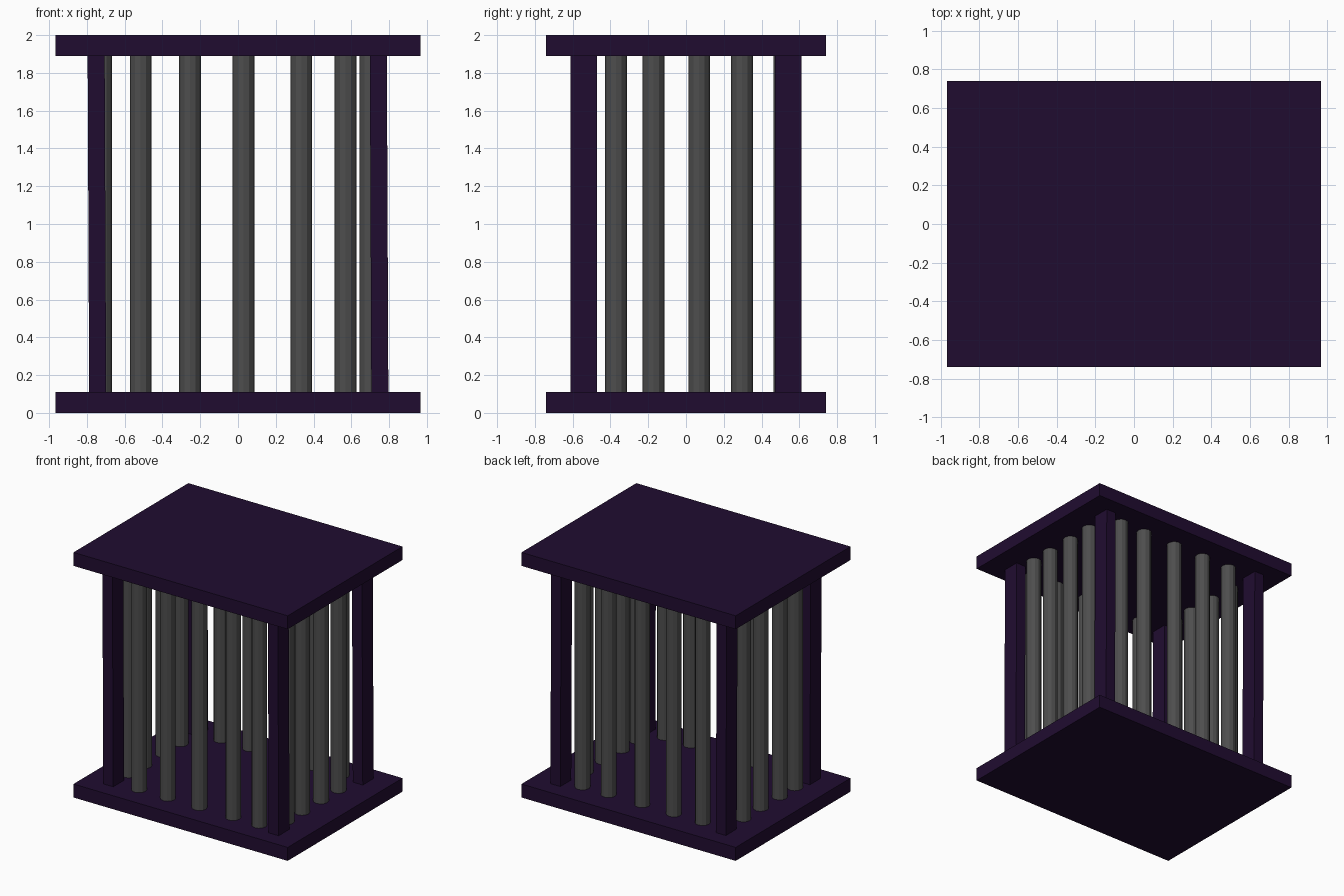
import bpy, bmesh, math
from mathutils import Matrix, Vector

if "Cube" in bpy.data.objects:
    bpy.data.objects.remove(bpy.data.objects["Cube"])


def material(name, rgb):
    m = bpy.data.materials.new(name)
    m.diffuse_color = (*rgb, 1)
    m.use_nodes = True
    m.node_tree.nodes["Principled BSDF"].inputs["Base Color"].default_value = m.diffuse_color
    return m


PURPLE = material("dark_purple", (0.0144, 0.0037, 0.0296))
IRON = material("dark_iron", (0.075, 0.075, 0.075))


def finish(name, bm, mat):
    me = bpy.data.meshes.new(name)
    bm.to_mesh(me)
    bm.free()
    me.materials.append(mat)
    ob = bpy.data.objects.new(name, me)
    bpy.context.collection.objects.link(ob)


def box(name, center, size, lean=0.0):
    bm = bmesh.new()
    bmesh.ops.create_cube(bm, size=1)
    for v in bm.verts:
        shift = lean * v.co.z
        v.co = Vector(center) + Vector(a * b for a, b in zip(v.co, size))
        v.co.x += shift
    finish(name, bm, PURPLE)


def bar(name, x, y):
    bm = bmesh.new()
    bmesh.ops.create_cone(bm, cap_ends=True, segments=12, radius1=0.058,
                          radius2=0.058, depth=1.79,
                          matrix=Matrix.Translation((x, y, 1)))
    finish(name, bm, IRON)


# floor and roof slabs
box("floor_slab", (0, 0, 0.055), (1.934, 1.48, 0.11))
box("roof_slab", (0, 0, 1.945), (1.934, 1.48, 0.11))

# corner posts, leaning very slightly
for sx, side in ((-1, "left"), (1, "right")):
    for sy, end in ((-1, "front"), (1, "back")):
        box(f"{end}_{side}_post", (sx * 0.747, sy * 0.542, 1),
            (0.09, 0.14, 1.79), lean=-0.008)

# cage bars along the long sides
for i, x in enumerate((-0.515, -0.255, 0.03, 0.335, 0.57)):
    bar(f"front_bar_{i + 1}", x, -0.54)
    bar(f"back_bar_{i + 1}", x, 0.52)

# cage bars along the short sides
for i, y in enumerate((-0.37, -0.172, 0.07, 0.296)):
    bar(f"left_bar_{i + 1}", -0.725, y)
    bar(f"right_bar_{i + 1}", 0.70, y)
